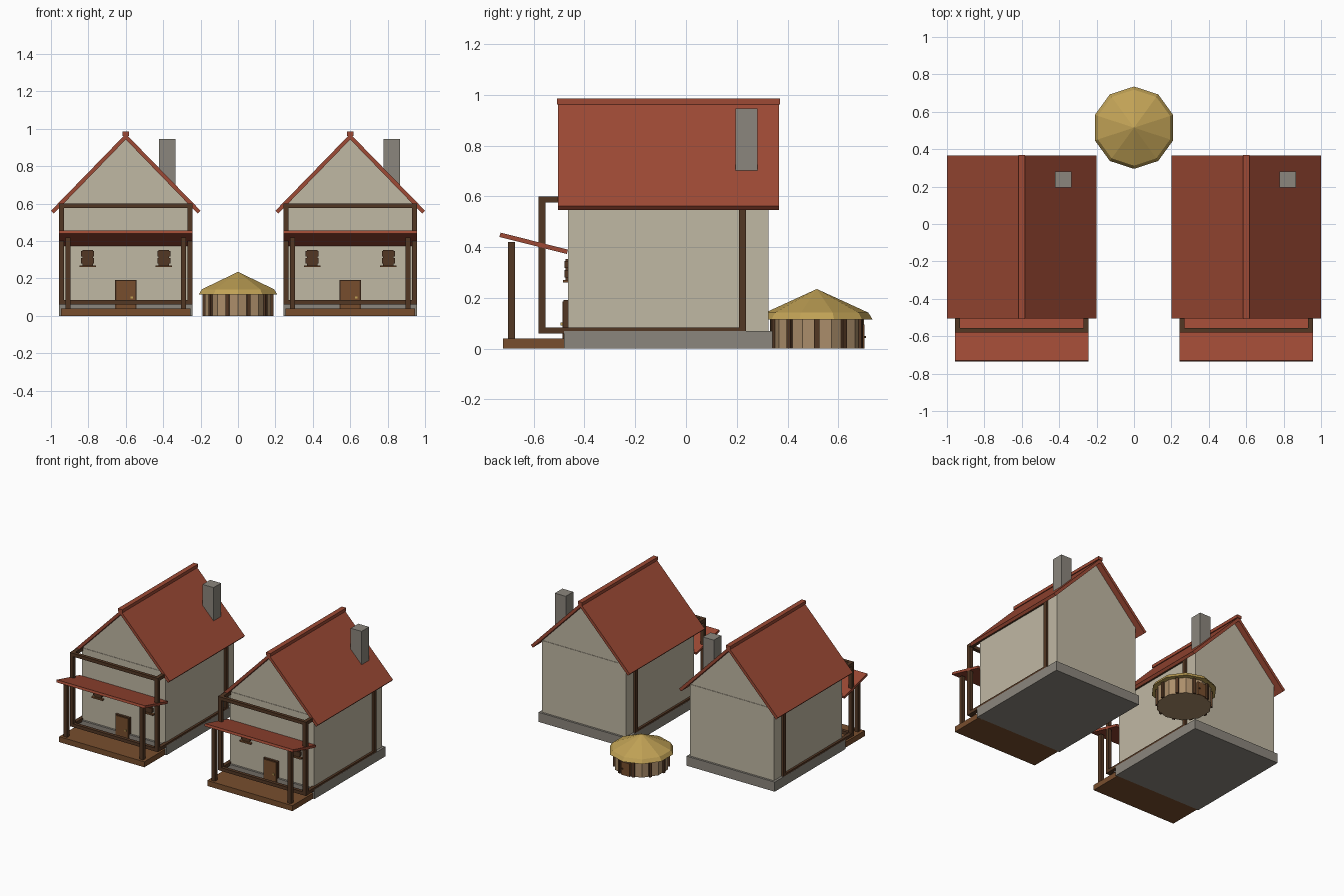
import bpy
from math import cos, sin, pi, radians, atan2, hypot

if "Cube" in bpy.data.objects:
    bpy.data.objects.remove(bpy.data.objects["Cube"], do_unlink=True)


def material(name, r, g, b):
    m = bpy.data.materials.new(name)
    m.use_nodes = True
    m.diffuse_color = (r, g, b, 1)
    m.node_tree.nodes["Principled BSDF"].inputs["Base Color"].default_value = (r, g, b, 1)
    return m


ROOF = material("red roof", 0.34, 0.068, 0.035)
PLASTER = material("plaster", 0.53, 0.48, 0.37)
STONE = material("grey stone", 0.26, 0.24, 0.205)
DARK = material("dark timber", 0.085, 0.038, 0.017)
WOOD = material("brown wood", 0.187, 0.076, 0.027)
TAN = material("tan boards", 0.41, 0.27, 0.145)
THATCH = material("straw thatch", 0.53, 0.36, 0.092)


def mesh_object(name, verts, faces, mat):
    me = bpy.data.meshes.new(name)
    me.from_pydata(verts, [], faces)
    me.materials.append(mat)
    ob = bpy.data.objects.new(name, me)
    bpy.context.collection.objects.link(ob)
    return ob


def box(name, x, y, z, mat, turn=0):
    """Box from (low, high) ranges, turned about its own upright axis."""
    cx, cy = sum(x) / 2, sum(y) / 2
    verts = [(a - cx, b - cy, c) for a in x for b in y for c in z]
    faces = [(0, 1, 3, 2), (4, 6, 7, 5), (0, 4, 5, 1),
             (2, 3, 7, 6), (0, 2, 6, 4), (1, 5, 7, 3)]
    ob = mesh_object(name, verts, faces, mat)
    ob.location = (cx, cy, 0)
    ob.rotation_euler.z = turn
    return ob


def around(c, half):
    return (c - half, c + half)


def extrude(name, outline, axis, lo, hi, mat):
    """Prism of a 2D outline along x (outline in y,z) or y (outline in x,z)."""
    n = len(outline)
    verts = [(t, a, b) if axis == "x" else (a, t, b) for t in (lo, hi) for a, b in outline]
    faces = [tuple(range(n)), tuple(range(2 * n - 1, n - 1, -1))]
    faces += [(i, i + n, (i + 1) % n + n, (i + 1) % n) for i in range(n)]
    ob = mesh_object(name, verts, faces, mat)
    fix_normals(ob)
    return ob


def fix_normals(ob):
    import bmesh
    bm = bmesh.new()
    bm.from_mesh(ob.data)
    bmesh.ops.recalc_face_normals(bm, faces=bm.faces)
    bm.to_mesh(ob.data)
    bm.free()


def house(cx, side):
    def part(name, x, y, z, mat):
        return box(side + "_" + name, (cx + x[0], cx + x[1]), y, z, mat)

    # Foundation, walls and gable
    part("foundation", (-.357, .357), (-.48, .34), (0, .07), STONE)
    part("walls", (-.34, .34), (-.465, .325), (.07, .595), PLASTER)
    extrude(side + "_gable", [(cx - .345, .595), (cx + .345, .595), (cx, .95)],
            "y", -.462, .322, PLASTER)

    # Roof slopes, ridge cap and chimney
    for s, label in ((-1, "right"), (1, "left")):
        slope = [(0, .973), (.4, .562), (.385, .546), (0, .943)]
        extrude(f"{side}_{label}_roof_slope", [(cx + s * a, b) for a, b in slope],
                "y", -.504, .366, ROOF)
    part("ridge_cap", (-.018, .018), (-.508, .37), (.962, .985), ROOF)
    part("chimney", (.177, .265), (.195, .282), (.65, .945), STONE)

    # Timber frame
    for z, label in ((.072, "lower"), (.588, "upper")):
        part(label + "_front_beam", (-.357, .357), (-.58, -.555), around(z, .012), DARK)
        for s in (-1, 1):
            part(label + "_side_beam", around(s * .343, .0137), (-.58, .236), around(z, .012), DARK)
    for s in (-1, 1):
        for y in (-.5665, .2225):
            part("frame_post", around(s * .343, .0137), around(y, .0135), (.06, .6), DARK)

    # Porch deck, posts and sloping canopy
    part("porch_deck", (-.345, .345), (-.72, -.475), (0, .04), WOOD)
    for s in (-1, 1):
        part("porch_post", around(s * .308, .0137), around(-.688, .0137), (.04, .42), DARK)
    canopy = [(-.735, .44), (-.73, .457), (-.465, .39), (-.469, .373)]
    extrude(side + "_porch_canopy", canopy, "x", cx - .358, cx + .358, ROOF)

    # Door with frame and knob
    part("door_frame", (-.057, .057), (-.482, -.46), (.04, .192), DARK)
    part("door", (-.05, .05), (-.487, -.46), (.04, .186), WOOD)
    part("door_knob", around(.032, .006), (-.494, -.485), around(.098, .006), THATCH)

    # Windows with shutter bands and sill
    for s in (-1, 1):
        x = s * .204
        part("window", around(x, .028), (-.475, -.46), (.265, .353), DARK)
        for z in (.295, .332):
            part("window_band", around(x, .035), (-.479, -.46), around(z, .014), DARK)
        part("window_sill", around(x, .044), (-.484, -.46), (.26, .27), WOOD)


house(-.6, "right_house")
house(.6, "left_house")

# Round hut: ring profile with a closed or pointed top
HUT_Y, SIDES = .515, 10


def ringed(name, rings, mat, apex=None):
    verts = [(r * sin(2 * pi * i / SIDES), HUT_Y + r * cos(2 * pi * i / SIDES), z)
             for r, z in rings for i in range(SIDES)]
    faces = [tuple(range(SIDES))]
    for k in range(len(rings) - 1):
        for i in range(SIDES):
            a, b = k * SIDES + i, k * SIDES + (i + 1) % SIDES
            faces.append((a, b, b + SIDES, a + SIDES))
    top = (len(rings) - 1) * SIDES
    if apex:
        verts.append((0, HUT_Y, apex))
        faces += [(top + i, top + (i + 1) % SIDES, len(verts) - 1) for i in range(SIDES)]
    else:
        faces.append(tuple(range(top, top + SIDES)))
    ob = mesh_object(name, verts, faces, mat)
    fix_normals(ob)
    return ob


ringed("hut_wall", [(.185, 0), (.185, .125)], TAN)
ringed("hut_roof", [(.22, .115), (.203, .142)], THATCH, apex=.235)

# Hut posts at the middle of each wall panel
for i in range(SIDES):
    a = 2 * pi * (i + .5) / SIDES
    x, y = .179 * sin(a), HUT_Y + .179 * cos(a)
    box("hut_post", around(x, .01), around(y, .01), (0, .12), DARK, turn=-a)

# Hut door at the back
box("hut_door", (-.035, .035), (.68, .703), (0, .095), WOOD)
box("hut_door_knob", (.018, .026), (.7, .709), (.042, .05), DARK)
